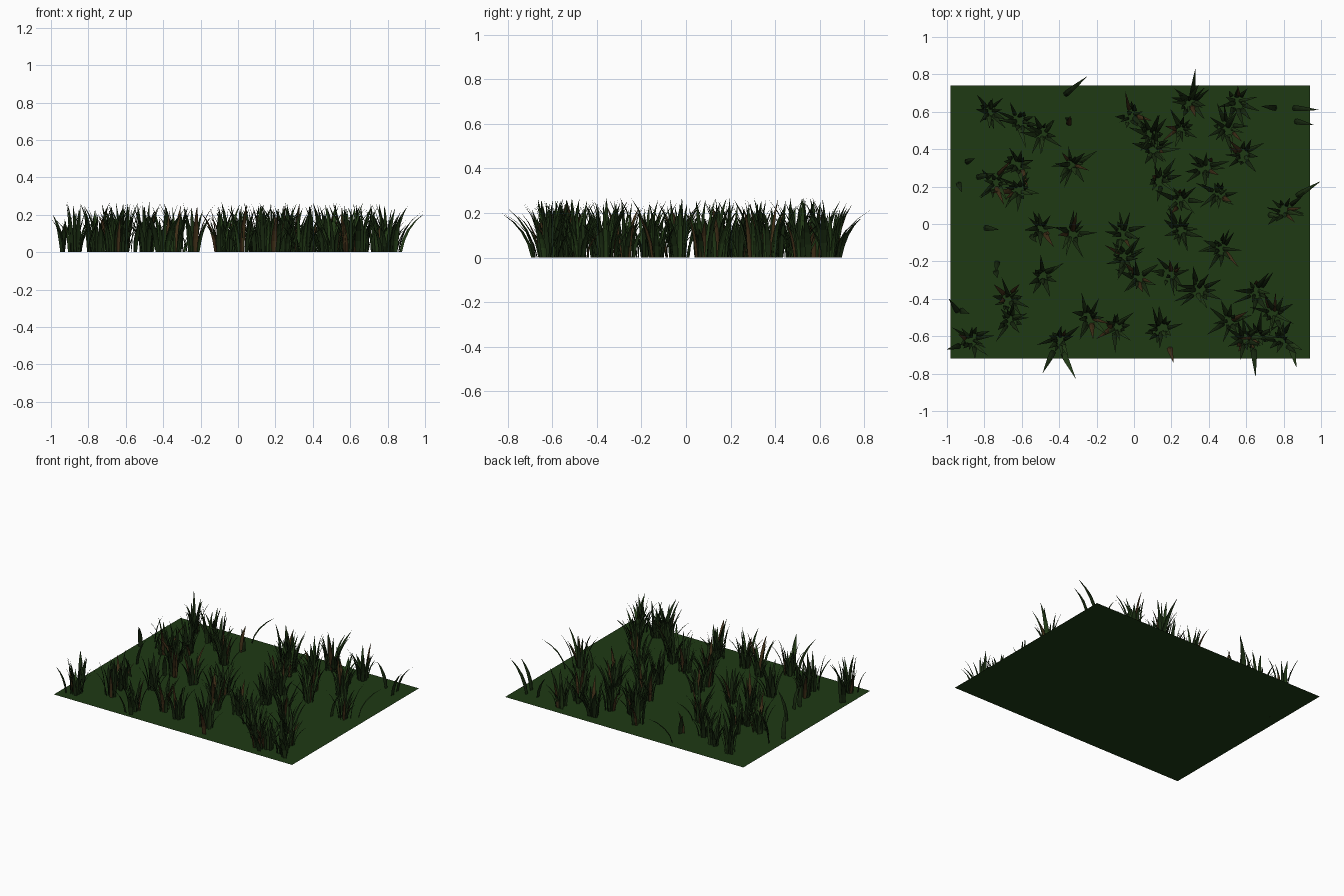
import bpy, random
from math import sin, cos, pi
from mathutils import Vector

if "Cube" in bpy.data.objects:
    bpy.data.objects.remove(bpy.data.objects["Cube"])

random.seed(7)


def material(name, rgb):
    m = bpy.data.materials.new(name)
    m.diffuse_color = (*rgb, 1)
    m.use_nodes = True
    m.node_tree.nodes["Principled BSDF"].inputs["Base Color"].default_value = m.diffuse_color
    return m


SOIL = material("ground_green", (0.013, 0.042, 0.007))
GRASS = [material("dark_green", (0.009, 0.022, 0.005)),
         material("mid_green", (0.016, 0.042, 0.008)),
         material("dry_brown", (0.05, 0.028, 0.009))]


def make_object(name, verts, faces, mats, slots):
    me = bpy.data.meshes.new(name)
    me.from_pydata(verts, [], faces)
    for m in mats:
        me.materials.append(m)
    for p, s in zip(me.polygons, slots):
        p.material_index = s
    ob = bpy.data.objects.new(name, me)
    bpy.context.collection.objects.link(ob)
    return ob


# one tapering, creased blade that bends outward towards its tip
PROFILE = [(0, 0.75), (0.25, 1.0), (0.5, 0.85), (0.75, 0.5)]


def add_blade(data, base, lean, height, width, slot):
    verts, faces, slots = data
    lean = Vector((lean[0], lean[1], 0))
    base = Vector((base[0], base[1], 0))
    out = lean.normalized()
    side = Vector((-out.y, out.x, 0))
    start = len(verts)

    def spine(t):
        return base + lean * (0.25 * t + 0.75 * t * t) + Vector((0, 0, height * (1.25 * t - 0.25 * t * t)))

    for t, k in PROFILE:
        c, h = spine(t), side * width * k / 2
        verts.extend([c - h, c - out * width * 0.15 * k, c + h])
    verts.append(spine(1))
    tip = len(verts) - 1
    for i in range(len(PROFILE) - 1):
        a = start + 3 * i
        faces.extend([(a, a + 1, a + 4, a + 3), (a + 1, a + 2, a + 5, a + 4)])
    faces.extend([(tip - 3, tip - 2, tip), (tip - 2, tip - 1, tip)])
    slots.extend([slot] * (2 * len(PROFILE)))


def random_slot():
    return random.choices((0, 1, 2), (6, 3, 1))[0]


# ground sheet
make_object("ground", [(-0.98, -0.72, 0), (0.94, -0.72, 0), (0.94, 0.74, 0), (-0.98, 0.74, 0)],
            [(0, 1, 2, 3)], [SOIL], [0])

# grass clumps
CLUMPS = [(-.77, .60), (-.61, .55), (-.49, .48), (-.62, .32), (-.33, .32), (-.74, .22), (-.62, .18),
          (-.01, .58), (.09, .48), (.25, .51), (.30, .65), (.55, .65), (.49, .51), (.58, .37),
          (.38, .30), (.11, .40), (.14, .24), (.25, .13), (.45, .16), (.25, -.03), (.81, .07),
          (-.50, -.02), (-.33, -.05), (-.49, -.28), (-.06, -.05), (-.05, -.18), (.02, -.29),
          (.20, -.27), (.34, -.35), (.46, -.13), (.65, -.36), (-.67, -.40), (-.66, -.51),
          (-.87, -.62), (-.40, -.62), (-.24, -.50), (-.10, -.55), (.14, -.56), (.51, -.52),
          (.59, -.62), (.75, -.48), (.79, -.62), (.66, -.60)]
for n, (cx, cy) in enumerate(CLUMPS):
    data = ([], [], [])
    count = random.randint(12, 15)
    for i in range(count):
        a = 2 * pi * (i + random.uniform(-.4, .4)) / count
        r = random.uniform(0.01, 0.045)
        reach = random.uniform(0.02, 0.11)
        b = a + random.uniform(-.4, .4)
        add_blade(data, (cx + r * cos(a), cy + r * sin(a)), (reach * cos(b), reach * sin(b)),
                  random.uniform(0.13, 0.27), random.uniform(0.018, 0.03), random_slot())
    make_object(f"grass_clump_{n + 1}", data[0], data[1], GRASS, data[2])

# lone blades: base x, y, lean x, y, height
STRAYS = [(-.37, .69, .12, .10, .18), (.85, .62, .14, -.01, .22), (.86, .55, .10, -.02, .20),
          (.87, .15, .13, .08, .21), (.31, .67, .02, .17, .22), (-.94, .22, .02, -.05, .17),
          (-.90, .33, .05, .02, .2), (-.80, -.02, .08, -.01, .2), (-.73, -.20, -.01, -.06, .17),
          (-.74, -.25, .01, -.04, .15), (-.55, -.06, .03, -.04, .17), (-.94, -.47, -.05, .07, .2),
          (-.93, -.46, .05, -.02, .2), (-.93, -.65, -.07, -.02, .18), (-.35, .53, .01, .05, .18),
          (-.34, .55, -.03, .02, .15), (-.84, .25, .1, .02, .2), (.64, -.67, .01, -.15, .2),
          (-.38, -.69, .07, -.14, .2), (-.43, -.68, -.06, -.12, .22), (.84, -.66, .03, -.11, .2),
          (.19, -.66, .02, -.08, .2), (.72, .05, .07, -.01, .18), (.76, .62, -.08, .01, .17)]
data = ([], [], [])
for x, y, lx, ly, h in STRAYS:
    add_blade(data, (x, y), (lx, ly), h, 0.032, random_slot())
make_object("lone_blades", data[0], data[1], GRASS, data[2])
